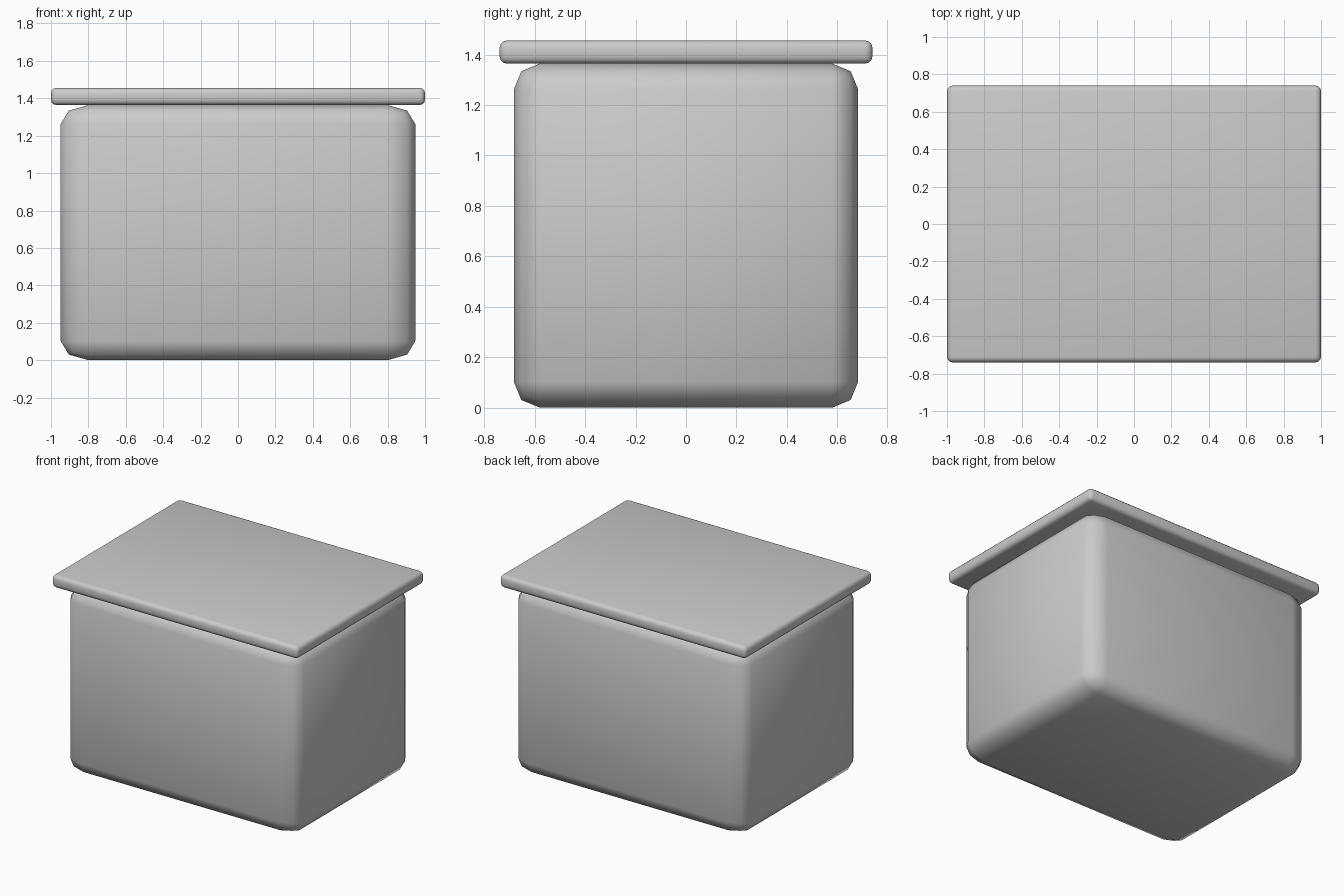
import bpy

if "Cube" in bpy.data.objects:
    bpy.data.objects.remove(bpy.data.objects["Cube"])


def rounded_box(name, size, z_min, bevel, segments, stretch=1.0):
    """Box with rounded edges; stretch widens the rounding along x."""
    bpy.ops.mesh.primitive_cube_add(size=1)
    ob = bpy.context.object
    ob.name = name
    for v in ob.data.vertices:
        v.co.x *= size[0] / stretch
        v.co.y *= size[1]
        v.co.z *= size[2]
    mod = ob.modifiers.new("rounding", "BEVEL")
    mod.width = bevel
    mod.segments = segments
    mod.limit_method = "NONE"
    ob.scale.x = stretch
    ob.location.z = z_min + size[2] / 2
    bpy.ops.object.modifier_apply(modifier=mod.name)
    bpy.ops.object.transform_apply(location=False, rotation=False, scale=True)
    bpy.ops.object.shade_smooth()
    return ob


# Container body, its rounding wider along the long side
rounded_box("body", (1.896, 1.366, 1.364), 0.0, 0.102, 2, stretch=1.45)

# Flat overhanging lid
rounded_box("lid", (2.0, 1.48, 0.092), 1.364, 0.03, 3)
